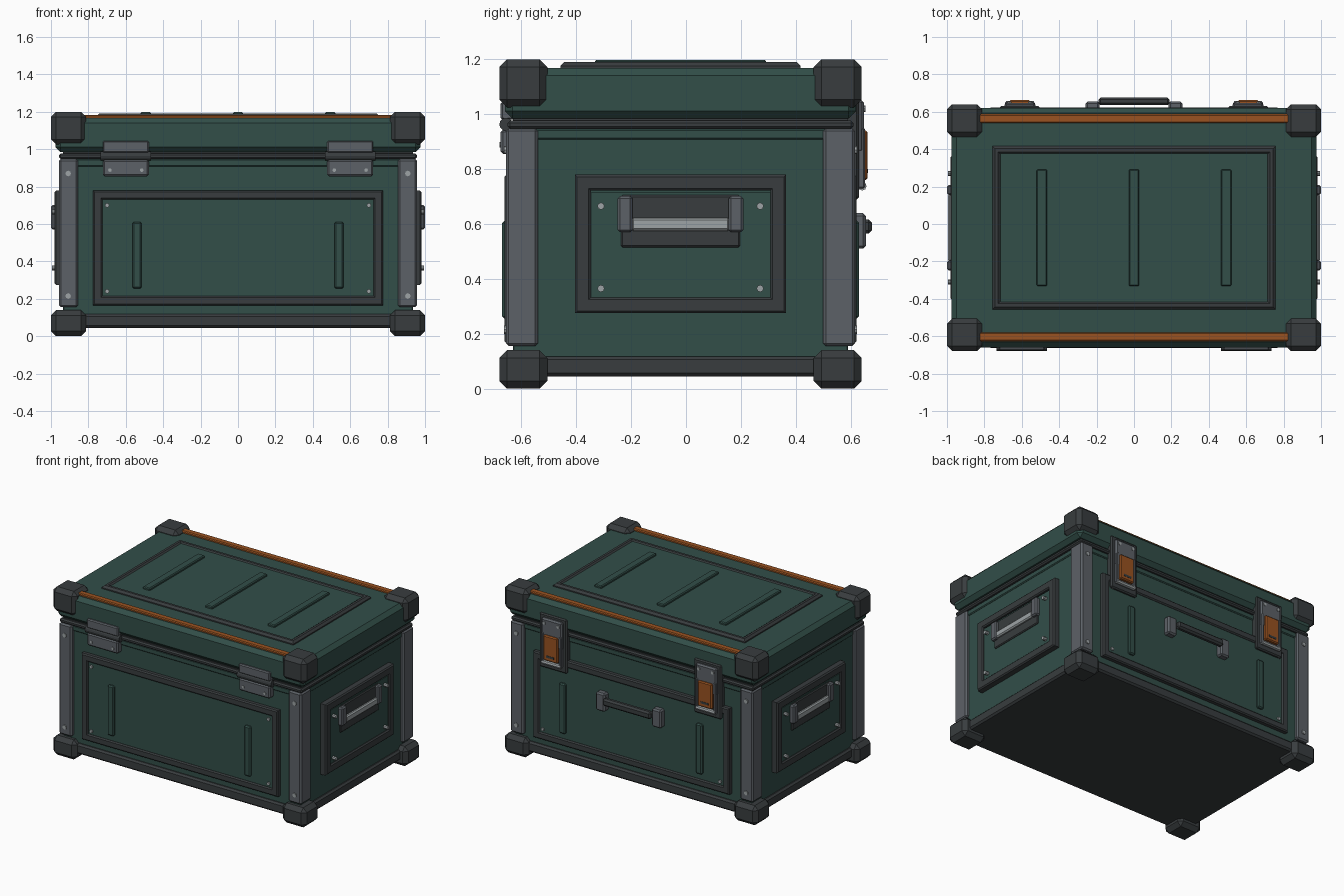
import bpy, bmesh, math
from mathutils import Vector

if "Cube" in bpy.data.objects:
    bpy.data.objects.remove(bpy.data.objects["Cube"])

C = -0.02  # centre of the case in y (the back handle sticks out further)


def mat(name, r, g, b):
    m = bpy.data.materials.new(name)
    m.diffuse_color = (r, g, b, 1)
    m.use_nodes = True
    m.node_tree.nodes["Principled BSDF"].inputs["Base Color"].default_value = m.diffuse_color
    return m


GREEN = mat("dark green", 0.032, 0.077, 0.066)
RUBBER = mat("black rubber", 0.040, 0.046, 0.049)
STEEL = mat("grey steel", 0.108, 0.120, 0.136)
LIGHT = mat("light steel", 0.34, 0.37, 0.38)
ORANGE = mat("burnt orange", 0.32, 0.085, 0.015)

# Map (u along face, v up the face, d distance outward) to world space
FACES = {
    "front": lambda u, v, d: Vector((u, C - d, v)),
    "back": lambda u, v, d: Vector((u, C + d, v)),
    "right": lambda u, v, d: Vector((d, C + u, v)),
    "left": lambda u, v, d: Vector((-d, C + u, v)),
    "top": lambda u, v, d: Vector((u, C + v, d)),
}


def finish(bm, name, m):
    bmesh.ops.recalc_face_normals(bm, faces=bm.faces[:])
    me = bpy.data.meshes.new(name)
    bm.to_mesh(me)
    bm.free()
    me.materials.append(m)
    ob = bpy.data.objects.new(name, me)
    bpy.context.collection.objects.link(ob)
    return ob


def box(name, face, u0, u1, v0, v1, d0, d1, m, bevel=0.004):
    a, b = FACES[face](u0, v0, d0), FACES[face](u1, v1, d1)
    bm = bmesh.new()
    bmesh.ops.create_cube(bm, size=1)
    for vert in bm.verts:
        vert.co = Vector([(a[i] + b[i]) / 2 + vert.co[i] * abs(b[i] - a[i]) for i in range(3)])
    if bevel:
        bmesh.ops.bevel(bm, geom=bm.edges[:], offset=bevel, segments=1, affect='EDGES')
    return finish(bm, name, m)


def frame(name, face, u0, u1, v0, v1, w, d0, d1, m, b=0.008):
    # mitred rectangular ring with chamfered edges
    profile = [(0, d0), (0, d1 - b), (b, d1), (w - b, d1), (w, d1 - b), (w, d0)]
    bm = bmesh.new()
    rings = []
    for i, d in profile:
        pts = [(u0 + i, v0 + i), (u1 - i, v0 + i), (u1 - i, v1 - i), (u0 + i, v1 - i)]
        rings.append([bm.verts.new(FACES[face](u, v, d)) for u, v in pts])
    for r, s in zip(rings, rings[1:] + rings[:1]):
        for k in range(4):
            n = (k + 1) % 4
            bm.faces.new((r[k], r[n], s[n], s[k]))
    return finish(bm, name, m)


def rod(name, p, q, r, sides, m):
    bm = bmesh.new()
    bmesh.ops.create_cone(bm, cap_ends=True, segments=sides, radius1=r, radius2=r, depth=(q - p).length)
    rot = (q - p).to_track_quat('Z', 'Y')
    for vert in bm.verts:
        vert.co = rot @ vert.co + (p + q) / 2
    return finish(bm, name, m)


def screw(name, face, u, v, d0, d1, r=0.012):
    f = FACES[face]
    rod(name, f(u, v, d0), f(u, v, d1), r, 8, LIGHT)


# Main shell: base rail, body, rim, seal and lid
box("base_rail", "top", -0.955, 0.955, -0.63, 0.63, 0.045, 0.118, RUBBER, 0.012)
box("body", "top", -0.935, 0.935, -0.61, 0.61, 0.06, 0.95, GREEN, 0.004)
box("body_rim", "top", -0.942, 0.942, -0.617, 0.617, 0.908, 0.947, GREEN, 0.006)
box("seal", "top", -0.957, 0.957, -0.63, 0.63, 0.947, 0.977, RUBBER, 0.009)
box("lid_core", "top", -0.935, 0.935, -0.61, 0.61, 0.96, 1.02, RUBBER, 0)
box("lid", "top", -0.977, 0.977, -0.64, 0.64, 0.985, 1.168, GREEN, 0.027)

# Corner bumpers, posts and their screws
for sx in (-1, 1):
    for sy in (-1, 1):
        for z0, z1, part in ((0, 0.14, "bottom_bumper"), (1.025, 1.2, "top_bumper")):
            box(part, "top", sx * 0.812, sx * 1.0, sy * 0.485, sy * 0.66, z0, z1, RUBBER, 0.028)
        box("corner_post", "top", sx * 0.856, sx * 0.957, sy * 0.52, sy * 0.636, 0.155, 0.948, STEEL, 0.01)
        for z in (0.215, 0.87):
            screw("post_screw", "back" if sy > 0 else "front", sx * 0.908, z, 0.63, 0.643, 0.015)

# Front and back panels
for face in ("front", "back"):
    frame("panel_frame", face, -0.775, 0.775, 0.165, 0.78, 0.05, 0.6, 0.642, RUBBER)
    box("panel", face, -0.73, 0.73, 0.2, 0.745, 0.6, 0.632, GREEN, 0)
    for s in (-1, 1):
        box("panel_rib", face, s * 0.515, s * 0.565, 0.255, 0.612, 0.62, 0.65, GREEN, 0.008)
        for z in (0.24, 0.70):
            screw("panel_screw", face, s * 0.70, z, 0.625, 0.642)

# Side panels with recessed carry handles
for face in ("left", "right"):
    frame("side_frame", face, -0.385, 0.385, 0.275, 0.78, 0.058, 0.92, 0.98, RUBBER)
    box("side_panel", face, -0.335, 0.335, 0.31, 0.715, 0.92, 0.968, GREEN, 0)
    box("handle_recess", face, -0.217, 0.217, 0.515, 0.705, 0.95, 0.977, RUBBER, 0.006)
    box("side_handle_grip", face, -0.18, 0.18, 0.575, 0.622, 0.968, 0.994, LIGHT, 0.008)
    for s in (-1, 1):
        box("side_handle_bracket", face, s * 0.175, s * 0.229, 0.57, 0.702, 0.955, 0.999, STEEL, 0.009)
        for z in (0.365, 0.665):
            screw("side_screw", face, s * 0.29, z, 0.96, 0.995, 0.013)

# Lid top: framed panel, ribs and orange edge strips
frame("lid_frame", "top", -0.757, 0.757, -0.437, 0.437, 0.045, 1.15, 1.19, RUBBER, 0.014)
box("lid_panel", "top", -0.715, 0.715, -0.4, 0.4, 1.15, 1.182, GREEN, 0)
for x in (-0.493, 0, 0.493):
    box("lid_rib", "top", x - 0.028, x + 0.028, -0.312, 0.312, 1.17, 1.198, GREEN, 0.006)
for s in (-1, 1):
    box("orange_strip", "top", -0.83, 0.83, s * 0.56, s * 0.607, 1.15, 1.183, ORANGE, 0.006)

# Hinges on the front
F = FACES["front"]
for x in (-0.6, 0.6):
    box("hinge_upper_leaf", "front", x - 0.123, x + 0.123, 0.98, 1.045, 0.6, 0.656, STEEL, 0.007)
    box("hinge_lower_leaf", "front", x - 0.123, x + 0.123, 0.855, 0.945, 0.6, 0.656, STEEL, 0.01)
    rod("hinge_knuckle", F(x - 0.135, 0.963, 0.636), F(x + 0.135, 0.963, 0.636), 0.024, 12, RUBBER)
    for s in (-1, 1):
        screw("hinge_screw", "front", x + s * 0.085, 0.888, 0.65, 0.66, 0.01)

# Latches on the back
B = FACES["back"]
for x in (-0.61, 0.61):
    box("latch_backing", "back", x - 0.108, x + 0.108, 0.69, 1.075, 0.6, 0.65, RUBBER, 0.008)
    box("latch_plate", "back", x - 0.083, x + 0.083, 0.86, 1.052, 0.64, 0.668, STEEL, 0.01)
    for s in (-1, 1):
        box("latch_side_rail", "back", x + s * 0.06, x + s * 0.08, 0.73, 0.95, 0.64, 0.672, STEEL, 0.005)
        screw("latch_screw", "back", x + s * 0.055, 1.02, 0.66, 0.674, 0.011)
    box("latch_lever", "back", x - 0.056, x + 0.056, 0.76, 0.94, 0.645, 0.682, ORANGE, 0.007)
    box("lever_slot", "back", x - 0.03, x + 0.03, 0.785, 0.8, 0.675, 0.684, RUBBER, 0)
    rod("latch_loop", B(x - 0.075, 0.738, 0.662), B(x + 0.075, 0.738, 0.662), 0.016, 8, LIGHT)

# Carry handle on the back
for s in (-1, 1):
    box("back_handle_bracket", "back", s * 0.185, s * 0.258, 0.51, 0.64, 0.62, 0.675, STEEL, 0.01)
box("back_handle_grip", "back", -0.19, 0.19, 0.565, 0.617, 0.655, 0.697, RUBBER, 0.012)
